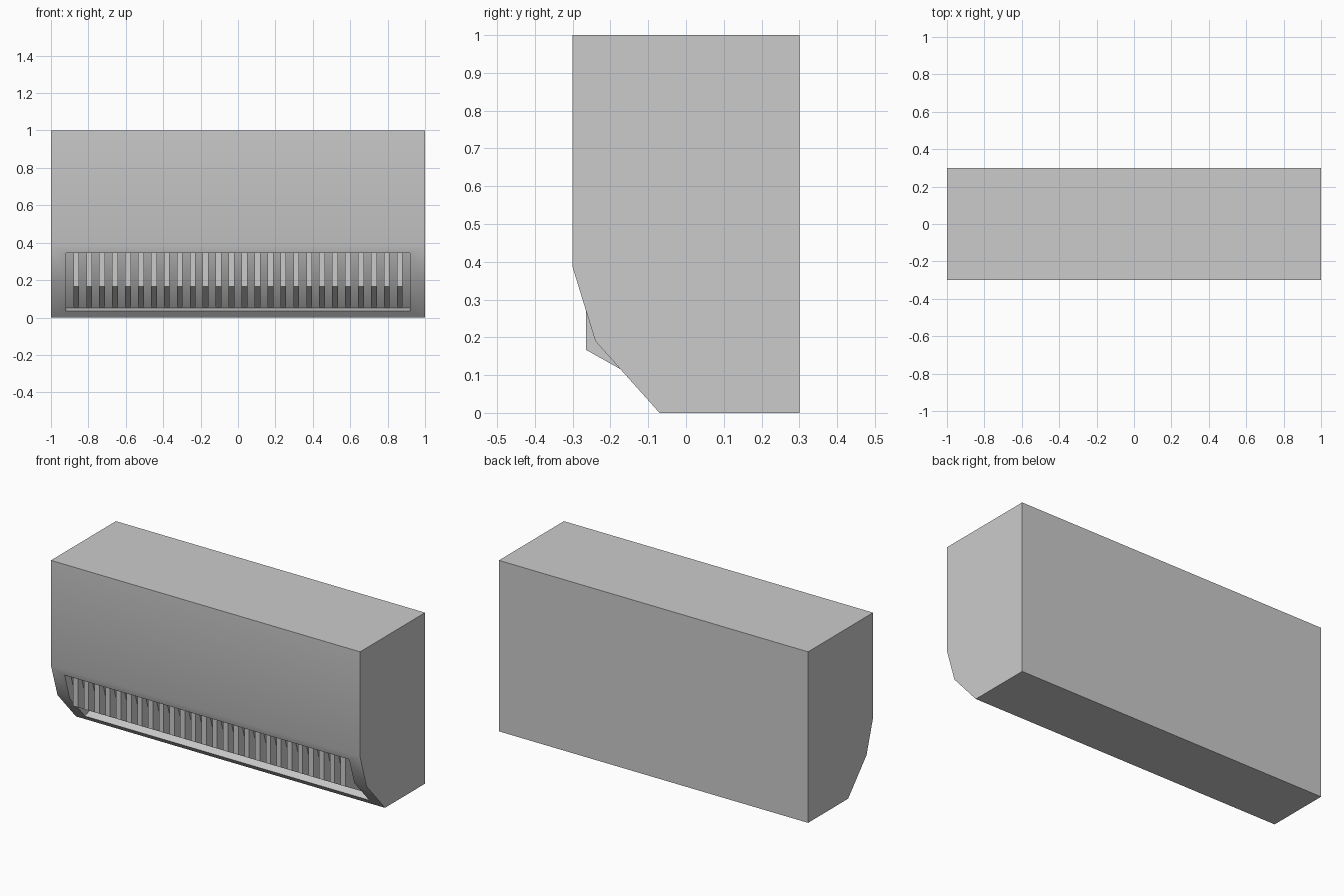
import bpy, bmesh

if "Cube" in bpy.data.objects:
    bpy.data.objects.remove(bpy.data.objects["Cube"])


def prism(name, profile, spans):
    """Extrude a (y, z) profile along x for every (x0, x1) span."""
    bm = bmesh.new()
    for x0, x1 in spans:
        a = [bm.verts.new((x0, y, z)) for y, z in profile]
        b = [bm.verts.new((x1, y, z)) for y, z in profile]
        bm.faces.new(a)
        bm.faces.new(b[::-1])
        for i in range(len(a)):
            j = (i + 1) % len(a)
            bm.faces.new((a[i], b[i], b[j], a[j]))
    bmesh.ops.recalc_face_normals(bm, faces=bm.faces)
    mesh = bpy.data.meshes.new(name)
    bm.to_mesh(mesh)
    bm.free()
    obj = bpy.data.objects.new(name, mesh)
    bpy.context.collection.objects.link(obj)
    return obj


# Housing with the faceted lower front
housing = prism("housing", [(-0.3, 1), (0.3, 1), (0.3, 0), (-0.07, 0),
                            (-0.24, 0.19), (-0.3, 0.385)], [(-1, 1)])

# Outlet recess: the front curve swept back into the housing
curve = [(-0.288, 0.345), (-0.24, 0.19), (-0.101, 0.035)]
dy, dz = 0.045, 0.015
inner = [(y + dy, z + dz) for y, z in curve]
outer = [(y - dy, z - dz) for y, z in reversed(curve)]
cutter = prism("outlet_cutter", inner + outer, [(-0.92, 0.92)])
cutter.hide_render = True

mod = housing.modifiers.new("outlet", 'BOOLEAN')
mod.operation = 'DIFFERENCE'
mod.solver = 'EXACT'
mod.object = cutter
bpy.context.view_layer.objects.active = housing
housing.select_set(True)
bpy.ops.object.modifier_apply(modifier=mod.name)
bpy.data.objects.remove(cutter)
bpy.ops.object.shade_smooth_by_angle()

# Row of upright vanes, rooted in the back of the recess
count, pitch, half = 26, 0.0692, 0.0155
centres = [(i - (count - 1) / 2) * pitch for i in range(count)]
prism("vanes", [(-0.265, 0.352), (-0.265, 0.167), (-0.056, 0.05),
                (-0.04, 0.07), (-0.2, 0.352)],
      [(x - half, x + half) for x in centres])
